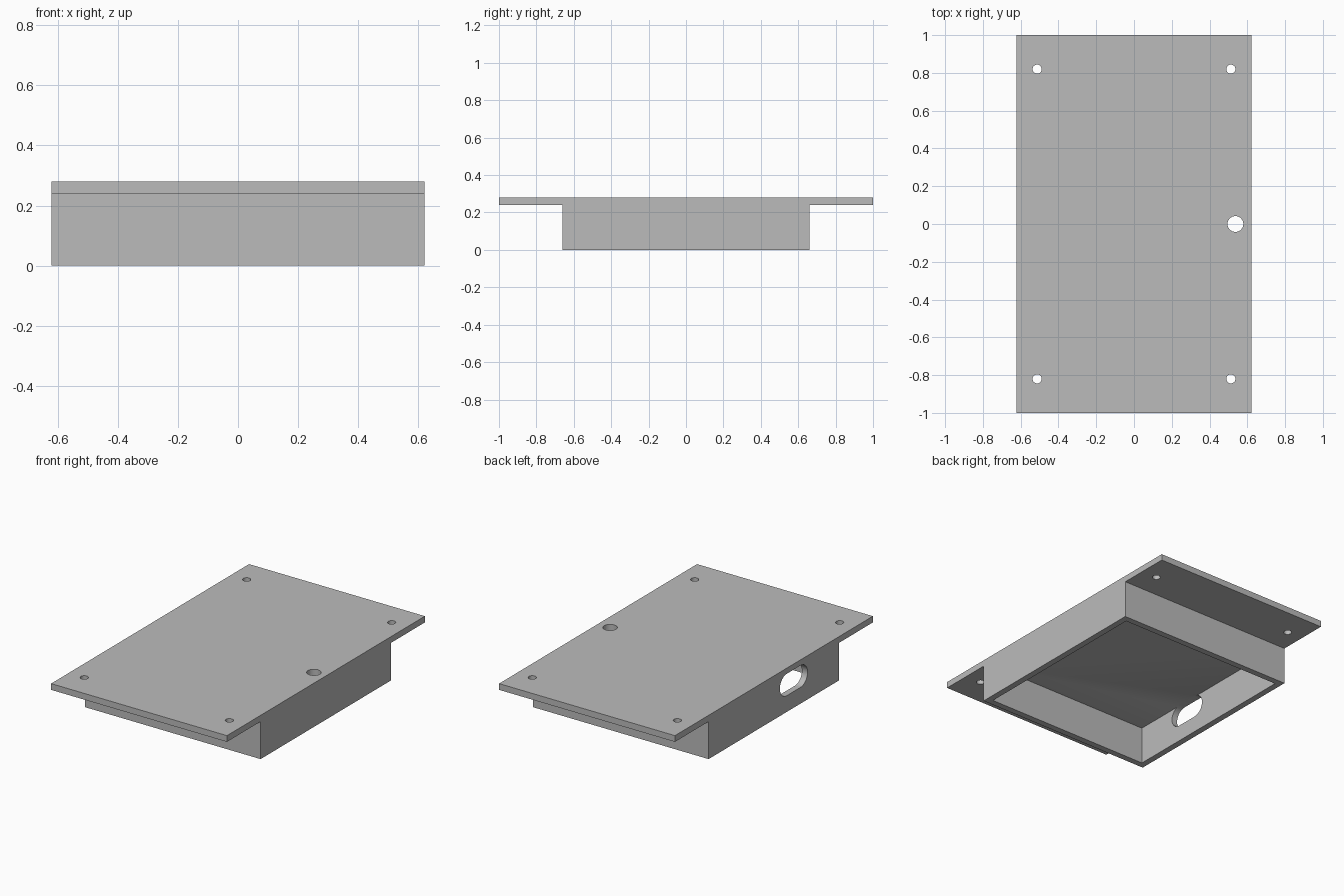
import bpy
import bmesh
from math import pi
from mathutils import Matrix, Vector

if "Cube" in bpy.data.objects:
    bpy.data.objects.remove(bpy.data.objects["Cube"], do_unlink=True)

HALF_X, HALF_Y, BOX_Y = 0.622, 1.0, 0.66
TOP, PLATE_Z, WALL = 0.28, 0.24, 0.04

grey = bpy.data.materials.new("plain grey")
grey.use_nodes = True
grey.diffuse_color = (0.5, 0.5, 0.5, 1)
grey.node_tree.nodes["Principled BSDF"].inputs["Base Color"].default_value = (0.5, 0.5, 0.5, 1)


def add_object(name, bm):
    bmesh.ops.recalc_face_normals(bm, faces=bm.faces)
    mesh = bpy.data.meshes.new(name)
    bm.to_mesh(mesh)
    bm.free()
    mesh.materials.append(grey)
    obj = bpy.data.objects.new(name, mesh)
    bpy.context.collection.objects.link(obj)
    return obj


def extrude_along_x(name, profile, x0, x1):
    """Solid from a (y, z) outline swept between two x positions."""
    bm = bmesh.new()
    face = bm.faces.new([bm.verts.new((x0, y, z)) for y, z in profile])
    swept = bmesh.ops.extrude_face_region(bm, geom=[face])["geom"]
    verts = [v for v in swept if isinstance(v, bmesh.types.BMVert)]
    bmesh.ops.translate(bm, verts=verts, vec=(x1 - x0, 0, 0))
    return add_object(name, bm)


def hole_cutter(name, x, y, radius):
    bm = bmesh.new()
    bmesh.ops.create_cone(bm, cap_ends=True, segments=32, radius1=radius, radius2=radius,
                          depth=0.2, matrix=Matrix.Translation((x, y, TOP)))
    return add_object(name, bm)


# Lid plate with the box below it, as one T-shaped section
half = [(BOX_Y, 0), (BOX_Y, PLATE_Z), (HALF_Y, PLATE_Z), (HALF_Y, TOP)]
outline = half + [(-y, z) for y, z in reversed(half)]
enclosure = extrude_along_x("enclosure_lid", outline, -HALF_X, HALF_X)

# Open pocket underneath
py = BOX_Y - WALL
cutters = [extrude_along_x("pocket_cutter",
                           [(-py, -0.1), (py, -0.1), (py, PLATE_Z), (-py, PLATE_Z)],
                           WALL - HALF_X, HALF_X - WALL)]

# Corner screw holes and the larger hole by the edge
for sx in (-1, 1):
    for sy in (-1, 1):
        cutters.append(hole_cutter("screw_hole_cutter", sx * 0.513, sy * 0.82, 0.024))
cutters.append(hole_cutter("large_hole_cutter", 0.537, 0, 0.042))

# Rounded cable slot through the side wall
slot = []
for i in range(34):
    side = 1 if i < 17 else -1
    angle = -pi / 2 + pi * (i if i < 17 else i - 1) / 16
    p = Vector((0.07, 0)) @ Matrix.Rotation(-angle, 2)
    slot.append((-0.2 + side * 0.07 + p.x, 0.174 + p.y))
cutters.append(extrude_along_x("slot_cutter", slot, -0.7, WALL - HALF_X + 0.01))

# Cut everything out
bpy.context.view_layer.objects.active = enclosure
for cutter in cutters:
    mod = enclosure.modifiers.new("cut", "BOOLEAN")
    mod.operation = "DIFFERENCE"
    mod.solver = "EXACT"
    mod.object = cutter
    cutter.hide_render = True
    bpy.ops.object.modifier_apply(modifier=mod.name)
for cutter in cutters:
    bpy.data.objects.remove(cutter, do_unlink=True)

# Smooth the hole walls, keep edges sharp
bpy.ops.object.select_all(action="DESELECT")
enclosure.select_set(True)
bpy.ops.object.shade_smooth_by_angle(angle=pi / 6)
